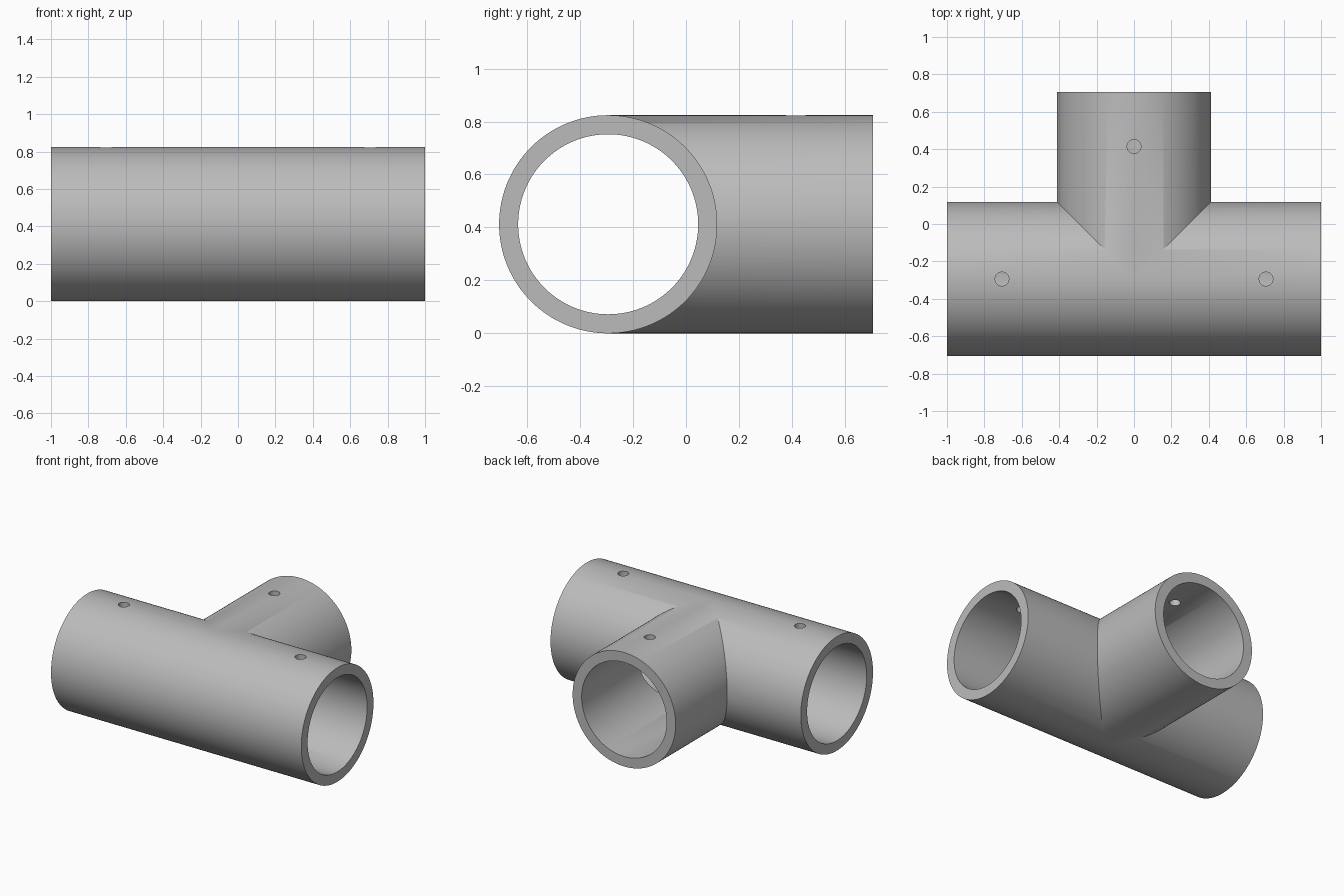
import bpy
import math

cube = bpy.data.objects.get("Cube")
if cube:
    bpy.data.objects.remove(cube, do_unlink=True)

OUTER, INNER, HOLE = 0.412, 0.34, 0.037
AXIS_Y, BACK_Y = -0.294, 0.706
SIDES = 128

grey = bpy.data.materials.new("pipe grey")
grey.use_nodes = True
colour = (0.5, 0.5, 0.5, 1)
grey.diffuse_color = colour
grey.node_tree.nodes["Principled BSDF"].inputs["Base Color"].default_value = colour


def cylinder(name, radius, length, location, rotation=(0, 0, 0), sides=SIDES):
    bpy.ops.mesh.primitive_cylinder_add(vertices=sides, radius=radius, depth=length,
                                        location=location, rotation=rotation)
    obj = bpy.context.object
    obj.name = name
    obj.data.materials.append(grey)
    return obj


def run_cylinder(name, radius, length):
    return cylinder(name, radius, length, (0, AXIS_Y, OUTER), (0, math.pi / 2, 0))


def branch_cylinder(name, radius, end):
    # Starts on the run's axis; slightly slimmer to avoid tangent surfaces
    return cylinder(name, radius * 0.9995, end - AXIS_Y,
                    (0, (end + AXIS_Y) / 2, OUTER), (math.pi / 2, 0, 0))


def combine(target, other, operation):
    mod = target.modifiers.new(operation.lower(), "BOOLEAN")
    mod.operation = operation
    mod.solver = "EXACT"
    mod.object = other
    bpy.context.view_layer.objects.active = target
    bpy.ops.object.modifier_apply(modifier=mod.name)
    bpy.data.objects.remove(other, do_unlink=True)


# Outer tee body
tee = run_cylinder("pipe_tee", OUTER, 2)
combine(tee, branch_cylinder("branch", OUTER, BACK_Y), "UNION")

# Connected bores
combine(tee, run_cylinder("run_bore", INNER, 2.2), "DIFFERENCE")
combine(tee, branch_cylinder("branch_bore", INNER, BACK_Y + 0.1), "DIFFERENCE")

# Screw holes through the top wall, one near each open end
for x, y in ((-0.706, AXIS_Y), (0.706, AXIS_Y), (0, 0.414)):
    drill = cylinder("screw_hole", HOLE, 0.4, (x, y, 2 * OUTER), sides=32)
    combine(tee, drill, "DIFFERENCE")

bpy.ops.object.select_all(action="DESELECT")
tee.select_set(True)
bpy.context.view_layer.objects.active = tee
bpy.ops.object.shade_smooth_by_angle(angle=math.radians(30))
